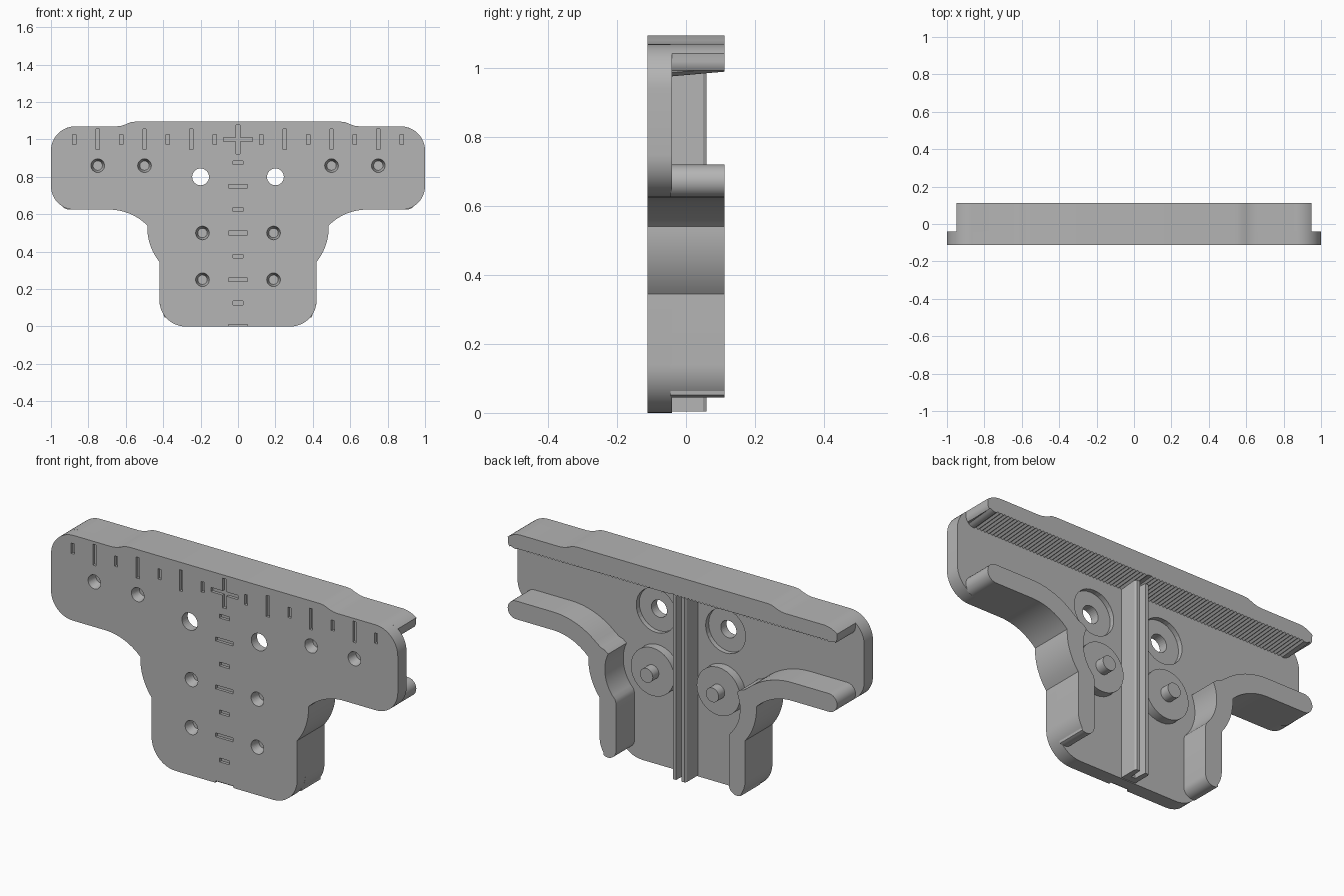
import bpy, bmesh
from math import sin, cos, radians, pi

if "Cube" in bpy.data.objects:
    bpy.data.objects.remove(bpy.data.objects["Cube"], do_unlink=True)

grey = bpy.data.materials.new("plain_grey")
grey.use_nodes = True
colour = (0.46, 0.46, 0.46, 1)
grey.diffuse_color = colour
grey.node_tree.nodes["Principled BSDF"].inputs["Base Color"].default_value = colour

FRONT, FACE, BACK = -0.112, -0.04, 0.112
SUNK = FACE - 0.005


def arc(cx, cz, r, a0, a1, n=12):
    angles = [radians(a0 + (a1 - a0) * i / n) for i in range(n + 1)]
    return [(cx + r * cos(a), cz + r * sin(a)) for a in angles]


def mirrored(half):
    return half + [(-x, z) for x, z in reversed(half)]


def add_prism(bm, pts, lo, hi, upright=False, scale_hi=None):
    """Extrude a profile along y (or along z when upright)."""
    def place(p, d):
        return (p[0], p[1], d) if upright else (p[0], d, p[1])
    a = [bm.verts.new(place(p, lo)) for p in pts]
    b = [bm.verts.new(place(p, hi)) for p in (scale_hi or pts)]
    bm.faces.new(a)
    bm.faces.new(b[::-1])
    for i in range(len(a)):
        j = (i + 1) % len(a)
        bm.faces.new((a[i], a[j], b[j], b[i]))


def finish(bm, name):
    bmesh.ops.recalc_face_normals(bm, faces=bm.faces)
    mesh = bpy.data.meshes.new(name)
    bm.to_mesh(mesh)
    bm.free()
    mesh.materials.append(grey)
    obj = bpy.data.objects.new(name, mesh)
    bpy.context.collection.objects.link(obj)
    return obj


def select(obj):
    bpy.ops.object.select_all(action='DESELECT')
    obj.select_set(True)
    bpy.context.view_layer.objects.active = obj


def smooth(obj):
    select(obj)
    bpy.ops.object.shade_smooth_by_angle(angle=radians(25))


def part(name, pts, lo, hi, **kw):
    bm = bmesh.new()
    add_prism(bm, pts, lo, hi, **kw)
    obj = finish(bm, name)
    smooth(obj)
    return obj


def circle(x, z, r):
    return arc(x, z, r, 0, 360, 32)[:-1]


def box(x, z, w, h):
    return [(x - w, z - h), (x + w, z - h), (x + w, z + h), (x - w, z + h)]


def cut(target, bm):
    cutter = finish(bm, "cutter")
    cutter.hide_render = True
    mod = target.modifiers.new("cut", 'BOOLEAN')
    mod.operation, mod.solver, mod.object = 'DIFFERENCE', 'EXACT', cutter
    select(target)
    bpy.ops.object.modifier_apply(modifier=mod.name)
    bpy.data.objects.remove(cutter, do_unlink=True)


# Shared outline pieces
waist = arc(0.19, 0.53, 0.295, -38.8, 2)
armpit = arc(0.69, 0.335, 0.29, 135, 90)
shoulder = [(0.65, 1.07), (0.625, 1.073), (0.6, 1.081), (0.575, 1.092), (0.55, 1.095)]

# Face plate
plate = part("face_plate", mirrored(
    arc(0.28, 0.14, 0.14, -90, 0) + waist + armpit
    + arc(0.875, 0.75, 0.125, -90, 0) + arc(0.87, 0.94, 0.13, 0, 90) + shoulder),
    FRONT, FACE)

# Engraved scale marks
marks = bmesh.new()
shapes = []
for k in range(1, 8):
    long = k % 2 == 0
    for s in (-1, 1):
        shapes.append(box(s * k / 8, 1.0, 0.009, 0.055 if long else 0.027))
    shapes.append(box(0, k / 8, 0.05 if long else 0.028, 0.01))
shapes.append(box(0, 0, 0.052, 0.01))
t, e = 0.011, 0.077
shapes.append([(t, 1 - e), (t, 1 - t), (e, 1 - t), (e, 1 + t), (t, 1 + t), (t, 1 + e),
               (-t, 1 + e), (-t, 1 + t), (-e, 1 + t), (-e, 1 - t), (-t, 1 - t), (-t, 1 - e)])
for pts in shapes:
    add_prism(marks, pts, FRONT - 0.02, FRONT + 0.015)

# Blind screw holes with tapered bottoms
for x, z in ((0.19, 0.5), (0.19, 0.25), (0.5, 0.86), (0.75, 0.86)):
    for s in (-1, 1):
        add_prism(marks, circle(s * x, z, 0.041), FRONT - 0.02, FRONT + 0.05,
                  scale_hi=circle(s * x, z, 0.025))
cut(plate, marks)

# Through holes and the round recesses behind them
for radius, start in ((0.115, FACE - 0.025), (0.045, FRONT - 0.05)):
    holes = bmesh.new()
    for s in (-1, 1):
        add_prism(holes, circle(s * 0.2, 0.8, radius), start, FACE + 0.05)
    cut(plate, holes)
smooth(plate)

# Side walls: arm, nose, round pocket and leg
wall = (arc(0.3725, 0.0925, 0.0475, 180, 300) + arc(0.28, 0.14, 0.14, -33, 0)
        + waist + armpit + arc(0.9025, 0.6725, 0.0475, -90, 90)
        + arc(0.69, 0.335, 0.385, 90, 130) + [(0.415, 0.609), (0.39, 0.6)]
        + arc(0.19, 0.5, 0.2, 25, -45) + [(0.325, 0.34)])
for s, side in ((1, "left"), (-1, "right")):
    part(side + "_wall", [(s * x, z) for x, z in wall], SUNK, BACK)
    # Roller with its stud
    part(side + "_roller", circle(s * 0.19, 0.5, 0.125), SUNK, 0.005)
    part(side + "_stud", circle(s * 0.19, 0.5, 0.037), 0, 0.055)

# Top wall with a finely toothed, sloping underside
teeth = 88
under = [(0.0, 0.976)]
for i in range(teeth):
    under.append((0.9 * (i + 1) / teeth, 0.976 + 0.008 * ((i + 1) % 2)))
tip = arc(0.905, 1.02, 0.044, -85, 10, 8)
top = mirrored(under[1:] + tip + arc(0.87, 0.94, 0.13, 52, 90) + shoulder)
sloped = [(x, z + 0.014 if z < 0.99 else z) for x, z in top]
part("top_wall", top, SUNK, BACK, scale_hi=sloped)

# Grooved centre rail
part("centre_rail", mirrored([(0.011, -0.005), (0.016, 0.06), (0.034, 0.06),
                              (0.04, 0.05), (0.04, SUNK)]),
     0.004, 0.985, upright=True)
